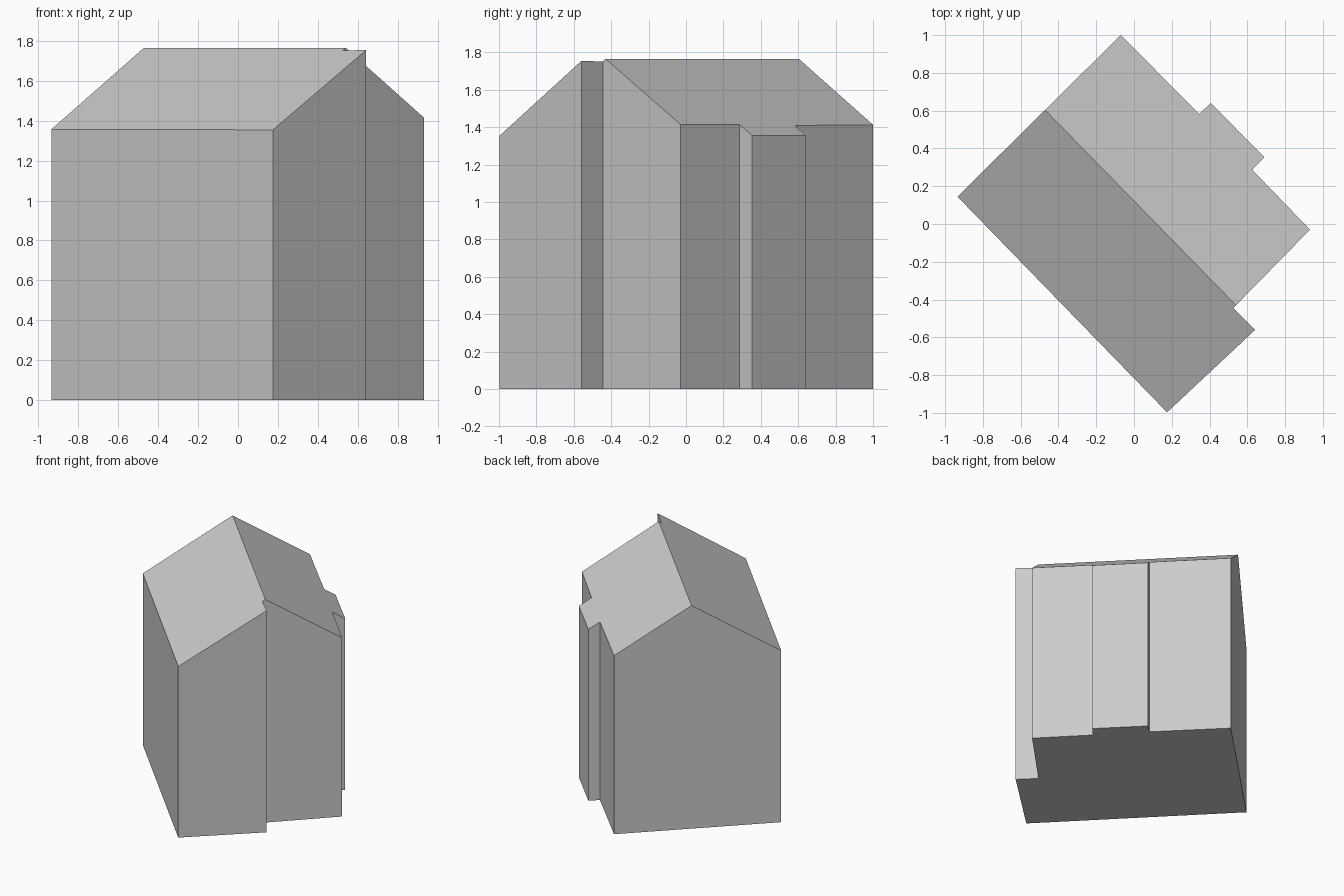
import bpy
import bmesh
from mathutils import Vector

cube = bpy.data.objects.get("Cube")
if cube:
    bpy.data.objects.remove(cube, do_unlink=True)

# Footprint corners, counter-clockwise, including the offset gable and rear bay
FOOTPRINT = [(-0.935, 0.145), (0.175, -0.997), (0.642, -0.56), (0.525, -0.445),
             (0.932, -0.03), (0.626, 0.287), (0.69, 0.354), (0.407, 0.64),
             (0.345, 0.583), (-0.07, 1.0)]
RIDGE_POINT = Vector((-0.467, 0.6, 0))
RIDGE_NORMAL = Vector((0.715, 0.699, 0)).normalized()
RIDGE_HEIGHT = 1.765
SLOPE = 0.625

grey = bpy.data.materials.new("plain_grey")
grey.use_nodes = True
grey.diffuse_color = (0.6, 0.6, 0.6, 1)
grey.node_tree.nodes["Principled BSDF"].inputs["Base Color"].default_value = grey.diffuse_color

# Extrude the footprint into a solid block
bm = bmesh.new()
base = bm.faces.new([bm.verts.new((x, y, 0)) for x, y in FOOTPRINT])
raised = bmesh.ops.extrude_face_region(bm, geom=[base], use_keep_orig=True)
for v in raised["geom"]:
    if isinstance(v, bmesh.types.BMVert):
        v.co.z = 1

# Split along the ridge line, then pitch the top into two roof slopes
bmesh.ops.bisect_plane(bm, geom=bm.verts[:] + bm.edges[:] + bm.faces[:],
                       plane_co=RIDGE_POINT, plane_no=RIDGE_NORMAL, dist=0.0001)
for v in bm.verts:
    if v.co.z > 0.5:
        away = abs((v.co - RIDGE_POINT).dot(RIDGE_NORMAL))
        v.co.z = RIDGE_HEIGHT - SLOPE * away

bmesh.ops.recalc_face_normals(bm, faces=bm.faces[:])
mesh = bpy.data.meshes.new("house_walls_and_roof")
bm.to_mesh(mesh)
bm.free()
mesh.materials.append(grey)
house = bpy.data.objects.new("house_walls_and_roof", mesh)
bpy.context.collection.objects.link(house)
